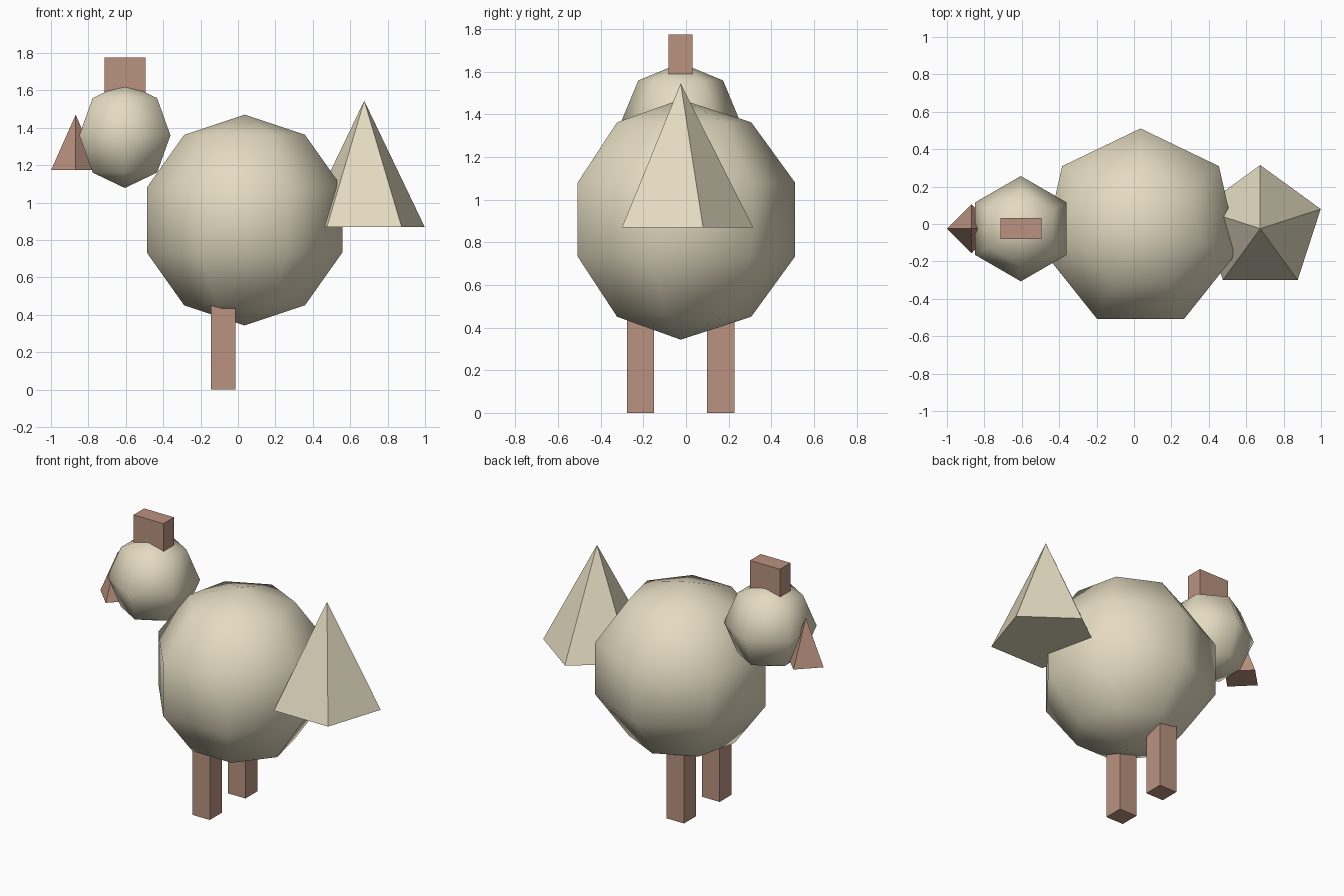
import bpy

if "Cube" in bpy.data.objects:
    bpy.data.objects.remove(bpy.data.objects["Cube"])


def material(name, color):
    m = bpy.data.materials.new(name)
    m.diffuse_color = (*color, 1)
    m.use_nodes = True
    m.node_tree.nodes["Principled BSDF"].inputs["Base Color"].default_value = m.diffuse_color
    return m


CREAM = material("cream", (0.775, 0.708, 0.533))
BROWN = material("brown", (0.491, 0.287, 0.216))
Y = -0.025  # symmetry plane of the bird


def finish(name, mat):
    ob = bpy.context.object
    ob.name = name
    ob.data.materials.append(mat)
    return ob


def ball(name, segments, rings, radius, x, z):
    bpy.ops.mesh.primitive_uv_sphere_add(segments=segments, ring_count=rings,
                                         radius=radius, location=(x, Y, z))
    bpy.ops.object.shade_smooth()
    return finish(name, CREAM)


def pyramid(name, sides, radius, x, z0, z1, mat):
    bpy.ops.mesh.primitive_cone_add(vertices=sides, radius1=radius, radius2=0,
                                    depth=z1 - z0, location=(x, Y, (z0 + z1) / 2))
    return finish(name, mat)


def box(name, x, y, size, z0, z1):
    bpy.ops.mesh.primitive_cube_add(size=1, location=(x, y, (z0 + z1) / 2))
    ob = finish(name, BROWN)
    ob.scale = (size[0], size[1], z1 - z0)
    bpy.ops.object.transform_apply(location=False, rotation=False, scale=True)
    return ob


# Round body and head
ball("body", 7, 5, 0.5635, 0.035, 0.907)
ball("head", 6, 4, 0.2815, -0.605, 1.36)

# Tail and beak
pyramid("tail", 5, 0.34, 0.675, 0.87, 1.545, CREAM)
pyramid("beak", 4, 0.131, -0.868, 1.175, 1.47, BROWN)

# Crest on the head
box("crest", -0.605, Y, (0.22, 0.112), 1.57, 1.775)

# Legs, mirrored about the symmetry plane
for name, side in (("left_leg", -1), ("right_leg", 1)):
    box(name, -0.079, Y + side * 0.188, (0.13, 0.128), 0, 0.48)
